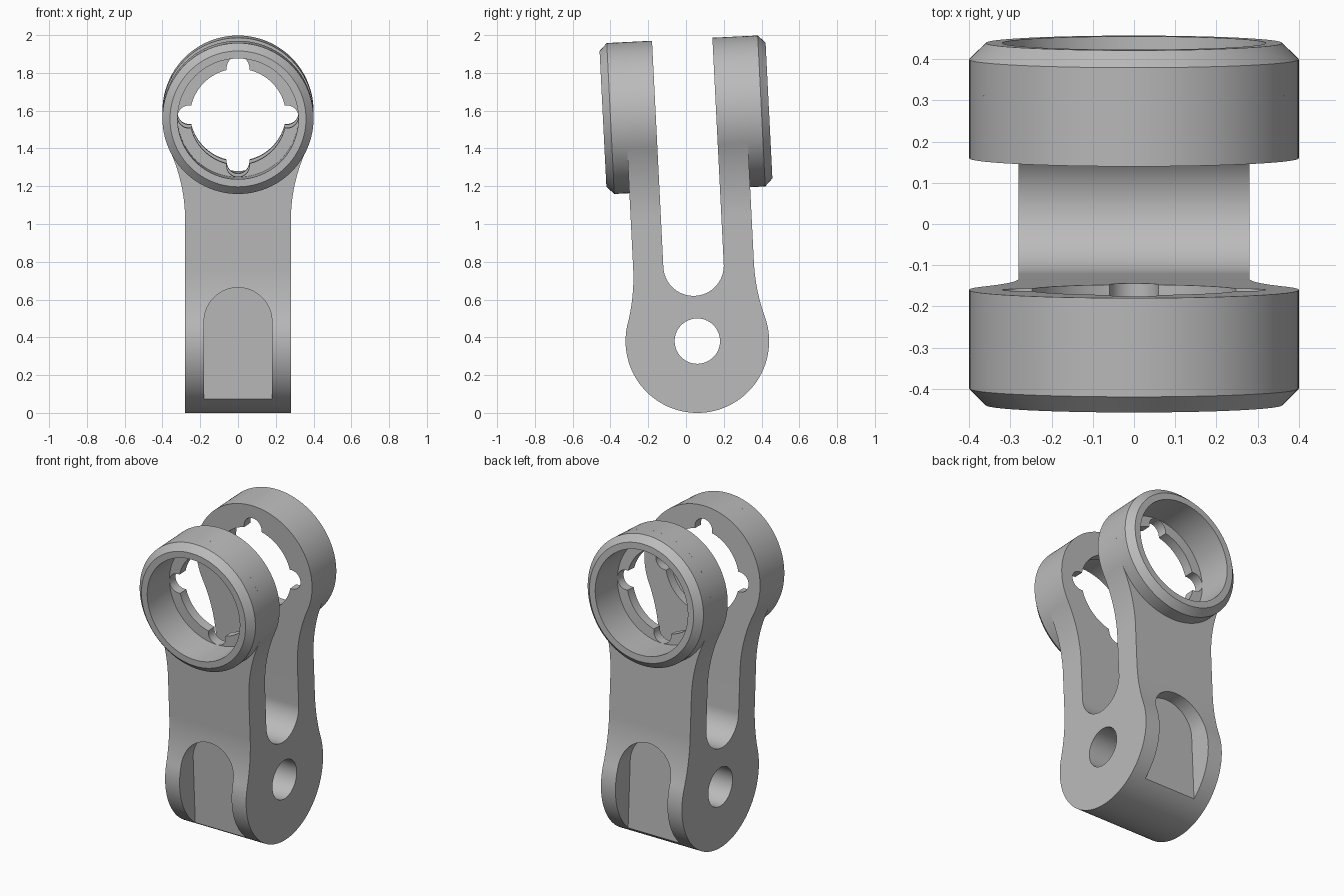
import bpy, bmesh, math
from mathutils import Matrix

cube = bpy.data.objects.get("Cube")
if cube:
    bpy.data.objects.remove(cube, do_unlink=True)

SEG = 96
RING_Z = 1.2          # eye centre above the pin
metal = bpy.data.materials.new("satin grey metal")
metal.use_nodes = True
GREY = (0.5, 0.5, 0.5, 1)
metal.diffuse_color = GREY
metal.node_tree.nodes["Principled BSDF"].inputs["Base Color"].default_value = GREY


def arc(ca, cb, r, start, end, n=24):
    angles = [start + (end - start) * i / n for i in range(n + 1)]
    return [(ca + r * math.cos(t), cb + r * math.sin(t)) for t in angles]


def circle(ca, cb, r):
    return arc(ca, cb, r, 0, math.tau, SEG)[:-1]


def mirrored(half):
    return half + [(-a, b) for a, b in reversed(half) if a > 1e-5]


def make_object(name, bm):
    bmesh.ops.remove_doubles(bm, verts=bm.verts, dist=1e-5)
    bmesh.ops.recalc_face_normals(bm, faces=bm.faces)
    mesh = bpy.data.meshes.new(name)
    bm.to_mesh(mesh)
    bm.free()
    mesh.materials.append(metal)
    obj = bpy.data.objects.new(name, mesh)
    bpy.context.collection.objects.link(obj)
    return obj


def prism(name, outline, axis, lo, hi):
    """Extrude an upright outline along x or y."""
    bm = bmesh.new()
    place = (lambda a, b, d: (d, a, b)) if axis == "x" else (lambda a, b, d: (a, d, b))
    face = bm.faces.new([bm.verts.new(place(a, b, lo)) for a, b in outline])
    grown = bmesh.ops.extrude_face_region(bm, geom=[face])
    for v in grown["geom"]:
        if isinstance(v, bmesh.types.BMVert):
            v.co["xy".index(axis)] = hi
    return make_object(name, bm)


def activate(obj):
    bpy.ops.object.select_all(action="DESELECT")
    obj.select_set(True)
    bpy.context.view_layer.objects.active = obj


def combine(target, tool, operation="DIFFERENCE"):
    mod = target.modifiers.new("cut", "BOOLEAN")
    mod.operation, mod.solver, mod.object = operation, "EXACT", tool
    activate(target)
    bpy.ops.object.modifier_apply(modifier=mod.name)
    bpy.data.objects.remove(tool, do_unlink=True)


# Fork: side profile with round foot, blended arms and a U slot
FOOT, ARM, SLOT, BLEND = 0.38, 0.32, 0.16, 1.0
rise = math.sqrt((FOOT + BLEND) ** 2 - (ARM + BLEND) ** 2)
t = math.atan2(rise, ARM + BLEND)
side = arc(0, 0, FOOT, -math.pi / 2, t, 48)
side += arc(ARM + BLEND, rise, BLEND, math.pi + t, math.pi)[1:]
side += [(ARM, 1.7), (SLOT, 1.7)]
side += arc(0, 0.4, SLOT, 0, -math.pi / 2)
fork = prism("fork_body", mirrored(side), "x", -0.5, 0.5)

# Front outline: straight shank flaring into a round eye
HALF, EYE, FLARE = 0.28, 0.4, 0.9
drop = math.sqrt((EYE + FLARE) ** 2 - (HALF + FLARE) ** 2)
t = math.atan2(drop, HALF + FLARE)
front = [(HALF, -0.5)]
front += arc(HALF + FLARE, RING_Z - drop, FLARE, math.pi, math.pi - t)
front += arc(0, RING_Z, EYE, -t, math.pi / 2, 48)[1:]
combine(fork, prism("outline", mirrored(front), "y", -1, 1), "INTERSECT")

# Pin hole through the foot
combine(fork, prism("pin_cutter", circle(0, 0, 0.12), "x", -1, 1))

# Eye holes with four rounded notches
combine(fork, prism("eye_cutter", circle(0, RING_Z, 0.255), "y", -1, 1))
notch = mirrored(arc(0.26, 0, 0.06, -math.pi / 2, math.pi / 2))
combine(fork, prism("notch_cutter", [(a, b + RING_Z) for a, b in notch], "y", -1, 1))
combine(fork, prism("notch_cutter", [(b, a + RING_Z) for a, b in notch], "y", -1, 1))

# Counterbores and round-topped pockets on both faces
pocket = mirrored([(0.18, -0.6)] + arc(0, 0.12, 0.18, 0, math.pi / 2))
for s in (-1, 1):
    combine(fork, prism("bore_cutter", circle(0, RING_Z, 0.32), "y", s * 0.22, s))
    combine(fork, prism("pocket_cutter", pocket, "y", s * 0.24, s))


# Chamfered collars on the outer faces of the eyes
def collar(name, s):
    section = [(0.32, 0.32), (0.4, 0.32), (0.4, 0.4), (0.36, 0.44), (0.32, 0.44)]
    bm = bmesh.new()
    loops = []
    for r, y in section:
        loops.append([bm.verts.new((a, s * y, b)) for a, b in circle(0, RING_Z, r)])
    for i, loop in enumerate(loops):
        following = loops[(i + 1) % len(loops)]
        for j in range(SEG):
            k = (j + 1) % SEG
            bm.faces.new((loop[j], loop[k], following[k], following[j]))
    return make_object(name, bm)


parts = [fork, collar("front_collar", -1), collar("back_collar", 1)]

# Lean the whole fitting slightly towards the front
lean = Matrix.Translation((0, 0.06, 0.38)) @ Matrix.Rotation(math.radians(2.87), 4, "X")
for part in parts:
    part.data.transform(lean)
    activate(part)
    bpy.ops.object.shade_smooth_by_angle(angle=math.radians(25))
